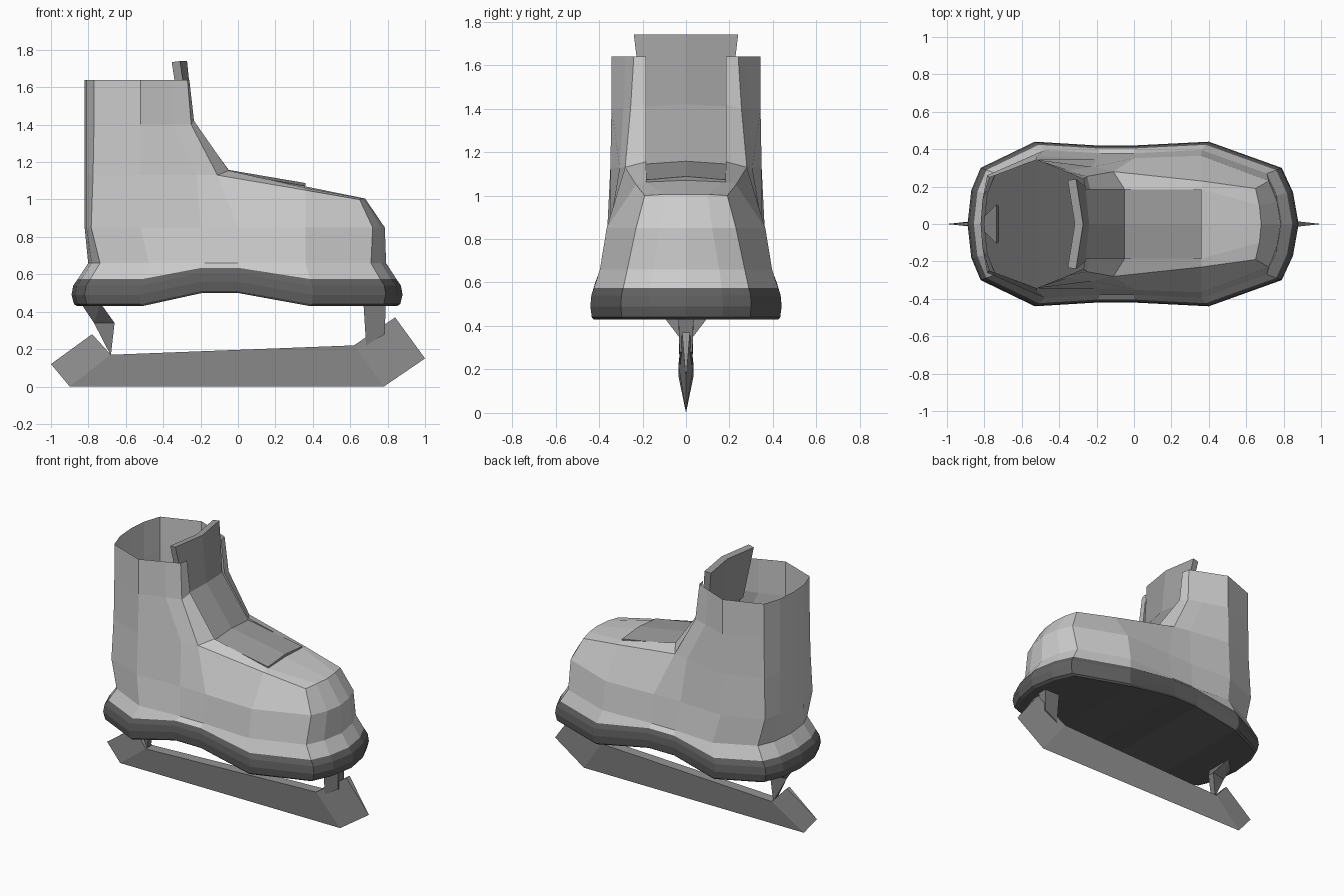
import bpy, bmesh

if "Cube" in bpy.data.objects:
    bpy.data.objects.remove(bpy.data.objects["Cube"])


def build(name, faces, shade, mirror=True, solid=0.0):
    """Mesh from coordinate polygons; shared corners are welded, half is mirrored over y."""
    bm = bmesh.new()
    for f in faces:
        pts = []
        for p in f:
            if p not in pts:
                pts.append(p)
        if len(pts) > 2:
            bm.faces.new([bm.verts.new(p) for p in pts])
    if mirror:
        geo = bm.verts[:] + bm.edges[:] + bm.faces[:]
        bmesh.ops.mirror(bm, geom=geo, axis='Y', merge_dist=-1)
    bmesh.ops.remove_doubles(bm, verts=bm.verts, dist=0.0005)
    bmesh.ops.recalc_face_normals(bm, faces=bm.faces)
    me = bpy.data.meshes.new(name)
    bm.to_mesh(me)
    bm.free()
    ob = bpy.data.objects.new(name, me)
    bpy.context.collection.objects.link(ob)
    mat = bpy.data.materials.new(name + "_grey")
    mat.diffuse_color = (shade, shade, shade, 1)
    mat.use_nodes = True
    mat.node_tree.nodes["Principled BSDF"].inputs["Base Color"].default_value = mat.diffuse_color
    me.materials.append(mat)
    if solid:
        mod = ob.modifiers.new("thickness", 'SOLIDIFY')
        mod.thickness = solid
        mod.offset = -1
    return ob


def loft(rows):
    return [(a[i], a[i + 1], b[i + 1], b[i])
            for a, b in zip(rows, rows[1:]) for i in range(len(a) - 1)]


# Half outline of the sole, toe centre to heel centre
outline = [(.88, 0), (.85, .17), (.79, .30), (.40, .44), (0, .42),
           (-.20, .42), (-.53, .44), (-.82, .30), (-.87, .18), (-.89, 0)]


def sole_row(scale, z, arch=.07):
    return [(x * scale, y * scale, z + (arch if i in (4, 5) else 0))
            for i, (x, y) in enumerate(outline)]


# Sole: bulging band with an arch, closed underneath
sole_rows = [sole_row(.965, .43), sole_row(.985, .44), sole_row(1, .49),
             sole_row(.99, .54, .065), sole_row(.962, .575, .06)]
centre = [(x, 0, z) for x, y, z in sole_rows[0]]
build("sole", loft([centre] + sole_rows), .12)

# Boot upper: foot rows, shaft rows, then the folded edges around the lacing gap
instep = [(.785, 0), (.765, .12), (.72, .23), (.36, .365), (0, .352),
          (-.2, .348), (-.52, .362), (-.785, .26), (-.81, .13), (-.82, 0)]
r_foot = [(x, y, .85) for x, y in instep]
shoulder = [(.68, 0, 1.005), (.67, .1, 1.005), (.65, .19, 1.0), (.36, .23, 1.05),
            (-.11, .28, 1.13), (-.22, .305, 1.13), (-.52, .348, 1.13),
            (-.775, .25, 1.13), (-.81, .13, 1.13), (-.82, 0, 1.13)]
back = [(-.52, .343), (-.77, .25), (-.81, .13), (-.82, 0)]
r_ankle = [(-.25, .255, 1.40), (-.35, .288, 1.40)] + [(x, y, 1.40) for x, y in back]
r_cuff = [(-.27, .24, 1.64), (-.36, .278, 1.64)] + [(x, y, 1.64) for x, y in back]
lace = [(.36, .185, 1.062), (-.05, .185, 1.155), (-.235, .185, 1.42), (-.26, .185, 1.64)]
edge = [shoulder[3], shoulder[4], r_ankle[0], r_cuff[0]]
faces = loft([sole_rows[-1], sole_row(.9, .66, 0), r_foot, shoulder])
faces += loft([shoulder[4:], r_ankle, r_cuff]) + loft([edge, lace])
faces += [(shoulder[0], shoulder[1], lace[0], (.36, 0, 1.07)),
          (shoulder[1], shoulder[2], shoulder[3], lace[0])]
build("boot_upper", faces, .6)

# Tongue: bent, slightly crowned strip (centre x, edge x, half width, centre z, edge z)
tongue = [(.36, .36, .185, 1.088, 1.072), (-.05, -.05, .185, 1.158, 1.145),
          (-.24, -.26, .20, 1.42, 1.41), (-.272, -.31, .24, 1.74, 1.74)]
rows = [[(ex, -w, ez), (cx, 0, cz), (ex, w, ez)] for cx, ex, w, cz, ez in tongue]
tongue_ob = build("tongue", loft(rows), .35, mirror=False, solid=.045)
if sum(p.normal.x + p.normal.z for p in tongue_ob.data.polygons) < 0:
    tongue_ob.data.flip_normals()

# Blade: sharp outer edge, thick upper edge with raised tips
h = .035
low = [(-1, 0, .12), (-.9, 0, 0), (.78, 0, 0), (1, 0, .15)]
top = [(-.78, .015, .28), (-.68, h, .17), (.62, h, .22), (.84, .018, .37)]
mid = [(x, 0, z) for x, y, z in top]
build("blade", loft([low, top, mid]) + [(low[0], top[0], mid[0]),
                                        (low[3], top[3], mid[3])], .3)

# Front post: tapered block
a = [(.67, .035, .46), (.79, .035, .46), (.785, .03, .28), (.685, .03, .22)]
b = [(x, 0, z) for x, y, z in a]
build("front_post", [a] + loft([a + a[:1], b + b[:1]]), .2)

# Rear post: flared triangle narrowing to the blade
k, w = (-.84, 0, .445), (-.735, .105, .445)
m, n = (-.77, 0, .34), (-.66, .025, .34)
n0, t0, foot = (-.66, 0, .34), (-.735, 0, .445), (-.68, .02, .165)
build("rear_post", [(k, w, t0), (w, t0, n0, n), (k, w, m), (w, n, m), (m, n, foot),
                    (m, foot, (-.68, 0, .165)), (n, n0, (-.68, 0, .165), foot)], .2)
